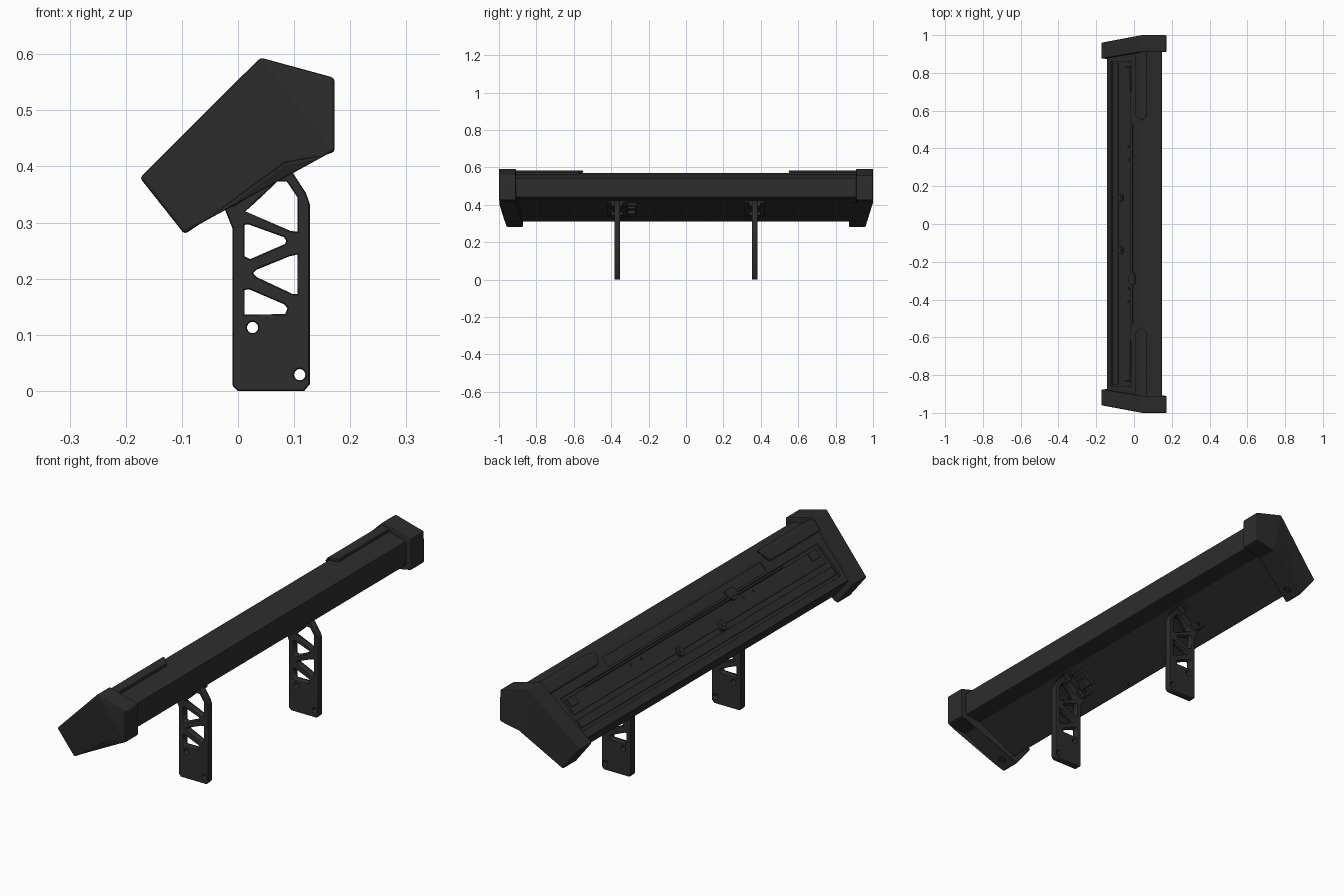
import bpy, bmesh, math
from mathutils import Vector, Matrix

if "Cube" in bpy.data.objects:
    bpy.data.objects.remove(bpy.data.objects["Cube"])

dark = bpy.data.materials.new("dark_metal")
dark.diffuse_color = (0.026, 0.026, 0.026, 1)
dark.use_nodes = True
dark.node_tree.nodes["Principled BSDF"].inputs["Base Color"].default_value = dark.diffuse_color


def finish(name, bm, bevel=0.0):
    bmesh.ops.recalc_face_normals(bm, faces=bm.faces)
    me = bpy.data.meshes.new(name)
    bm.to_mesh(me)
    bm.free()
    ob = bpy.data.objects.new(name, me)
    bpy.context.collection.objects.link(ob)
    me.materials.append(dark)
    if bevel:
        m = ob.modifiers.new("bevel", 'BEVEL')
        m.width, m.segments, m.limit_method = bevel, 2, 'ANGLE'
    return ob


def prism(name, pts, ya, yb, bevel=0.0):
    """Extrude an (x, z) profile along y; ya / yb hold one depth per point."""
    bm = bmesh.new()
    a = [bm.verts.new((x, y, z)) for (x, z), y in zip(pts, ya)]
    b = [bm.verts.new((x, y, z)) for (x, z), y in zip(pts, yb)]
    n = len(pts)
    for i in range(n):
        bm.faces.new((a[i], a[(i + 1) % n], b[(i + 1) % n], b[i]))
    ends = [bm.faces.new(a), bm.faces.new(b)]
    bmesh.ops.triangulate(bm, faces=ends)
    bmesh.ops.dissolve_limit(bm, angle_limit=0.002, verts=bm.verts, edges=bm.edges)
    return finish(name, bm, bevel)


# Sloping faces as lines in x, z; the outward normal is on the left
SLOPE = (Vector((-0.145, 0.387)), Vector((0.038, 0.57)))
UNDER = (Vector((0.08, 0.425)), Vector((-0.085, 0.31)))


def frame(line, x, y, h):
    a, b = line
    d = (b - a).normalized()
    p = a + (b - a) * ((x - a.x) / (b.x - a.x)) + Vector((-d.y, d.x)) * h
    m = Matrix(((d.x, 0, -d.y), (0, 1, 0), (d.y, 0, d.x))).to_4x4()
    m.translation = (p.x, y, p.y)
    return m, abs(d.x)


def plank(name, line, xa, xb, y0, y1, n0, n1, bevel=0.0):
    m, cx = frame(line, (xa + xb) / 2, (y0 + y1) / 2, (n0 + n1) / 2)
    bm = bmesh.new()
    s = Matrix.Diagonal(((xb - xa) / cx, abs(y1 - y0), n1 - n0, 1))
    bmesh.ops.create_cube(bm, size=1, matrix=m @ s)
    return finish(name, bm, bevel)


def knob(name, line, x, y, r, n0, n1, sides=20):
    m, _ = frame(line, x, y, (n0 + n1) / 2)
    bm = bmesh.new()
    bmesh.ops.create_cone(bm, cap_ends=True, segments=sides, radius1=r, radius2=r,
                          depth=n1 - n0, matrix=m)
    return finish(name, bm)


def cut(target, cutter):
    cutter.hide_render = True
    cutter.hide_set(True)
    m = target.modifiers.new("cut", 'BOOLEAN')
    m.operation, m.object, m.solver = 'DIFFERENCE', cutter, 'EXACT'


# Main bar
bar_pts = [(-0.145, 0.387), (0.038, 0.57), (0.148, 0.542), (0.148, 0.44), (0.08, 0.425), (-0.085, 0.31)]
bar = prism("main_bar", bar_pts, [-0.93] * 6, [0.93] * 6, 0.004)
cut(bar, plank("panel_recess_cutter", SLOPE, -0.122, -0.015, -0.86, 0.86, -0.010, 0.02))
cut(bar, plank("ledge_cutter", SLOPE, -0.008, 0.022, -0.53, 0.53, -0.004, 0.02))

# Rails, ribs and fittings in the recessed panel
plank("panel_rail_lower", SLOPE, -0.113, -0.088, -0.85, 0.85, -0.012, -0.003, 0.002)
plank("panel_rail_upper", SLOPE, -0.072, -0.024, -0.84, 0.84, -0.012, -0.005, 0.002)
plank("panel_rib", SLOPE, -0.022, -0.016, -0.62, 0.70, -0.012, 0.001, 0.001)
for s in (1, -1):
    knob("panel_boss", SLOPE, -0.072, s * 0.14, 0.02, -0.012, 0.003)
    knob("boss_screw", SLOPE, -0.072, s * 0.14, 0.009, 0.0, 0.006, 6)
    for y in (0.34, 0.41):
        knob("panel_screw", SLOPE, -0.035, s * y, 0.007, -0.008, -0.002, 12)
    plank("panel_end_block", SLOPE, -0.05, -0.025, s * 0.78, s * 0.83, -0.012, -0.001, 0.002)
knob("latch_disc", SLOPE, -0.012, -0.29, 0.026, -0.012, 0.002)
plank("latch_tab", SLOPE, -0.02, 0.004, -0.32, -0.26, -0.012, 0.004, 0.002)

cap_pts = [(-0.175, 0.38), (0.04, 0.594), (0.172, 0.558), (0.172, 0.425), (0.083, 0.408), (-0.095, 0.279)]
pad_pts = [(0.014, 0.535), (0.006, 0.552), (0.037, 0.583), (0.07, 0.574), (0.07, 0.55)]
for s in (1, -1):
    # Folded end cap
    cap = prism("end_cap", cap_pts, [s * v for v in (0.875, 0.91, 0.91, 0.91, 0.91, 0.87)],
                [s * v for v in (0.96, 1, 1, 1, 1, 0.96)], 0.006)
    cut(cap, knob("cap_screw_cutter", UNDER, -0.07, s * 0.92, 0.015, 0.008, 0.06))
    knob("cap_screw", UNDER, -0.07, s * 0.92, 0.010, 0.0, 0.018, 6)
    # Ridge pad with pointed inner end
    prism("ridge_pad", pad_pts, [s * v for v in (0.575, 0.575, 0.545, 0.575, 0.575)],
          [s * 0.93] * 5, 0.003)
    for x in (-0.065,):
        knob("under_screw", UNDER, x, s * 0.13, 0.014, -0.003, 0.006)

# Bracket outline and lightening holes
outline = [(-0.01, 0.01), (-0.001, 0.0), (0.118, 0.0), (0.128, 0.012), (0.128, 0.333), (0.121, 0.353),
           (0.075, 0.423), (-0.037, 0.346), (-0.022, 0.32), (-0.01, 0.29)]
holes = [
    [(0.013, 0.32), (0.03, 0.335), (0.07, 0.373), (0.087, 0.373), (0.106, 0.345), (0.106, 0.284), (0.094, 0.285)],
    [(0.012, 0.296), (0.018, 0.297), (0.082, 0.274), (0.086, 0.268), (0.084, 0.262), (0.022, 0.235), (0.012, 0.24)],
    [(0.106, 0.243), (0.092, 0.24), (0.033, 0.216), (0.027, 0.21), (0.033, 0.203), (0.097, 0.173), (0.106, 0.173)],
    [(0.012, 0.18), (0.02, 0.181), (0.083, 0.154), (0.088, 0.147), (0.084, 0.137), (0.012, 0.136)],
]
for cx, cz in ((0.026, 0.113), (0.11, 0.029)):
    holes.append([(cx + 0.01 * math.cos(i * math.pi / 10), cz + 0.01 * math.sin(i * math.pi / 10))
                  for i in range(20)])

for s in (1, -1):
    cu = bpy.data.curves.new("bracket", 'CURVE')
    cu.dimensions, cu.fill_mode = '2D', 'BOTH'
    cu.extrude, cu.bevel_depth, cu.bevel_resolution, cu.offset = 0.012, 0.002, 0, -0.002
    for loop in [outline] + holes:
        sp = cu.splines.new('POLY')
        sp.points.add(len(loop) - 1)
        for p, (x, z) in zip(sp.points, loop):
            p.co = (x, z, 0, 1)
        sp.use_cyclic_u = True
    cu.materials.append(dark)
    ob = bpy.data.objects.new("bracket", cu)
    ob.rotation_euler = (math.pi / 2, 0, 0)
    ob.location = (0, s * 0.368, 0)
    bpy.context.collection.objects.link(ob)
    # Mounting flange, feet and bolts
    y = s * 0.368
    plank("bracket_flange", UNDER, -0.032, 0.074, y - 0.055, y + 0.055, -0.002, 0.012, 0.002)
    for x in (-0.012, 0.06):
        plank("bracket_foot", UNDER, x - 0.014, x + 0.014, y - 0.03, y + 0.03, 0.0, 0.030, 0.002)
        for dy in (-0.042, 0.042):
            knob("flange_bolt", UNDER, x, y + dy, 0.008, 0.01, 0.019, 6)

# Cable clip beside one bracket
plank("clip_base", UNDER, -0.005, 0.06, -0.32, -0.262, -0.002, 0.015, 0.002)
plank("clip_body", UNDER, 0.0, 0.026, -0.31, -0.27, 0.01, 0.042, 0.003)
plank("clip_link", UNDER, 0.034, 0.05, -0.31, -0.27, 0.01, 0.030, 0.002)
